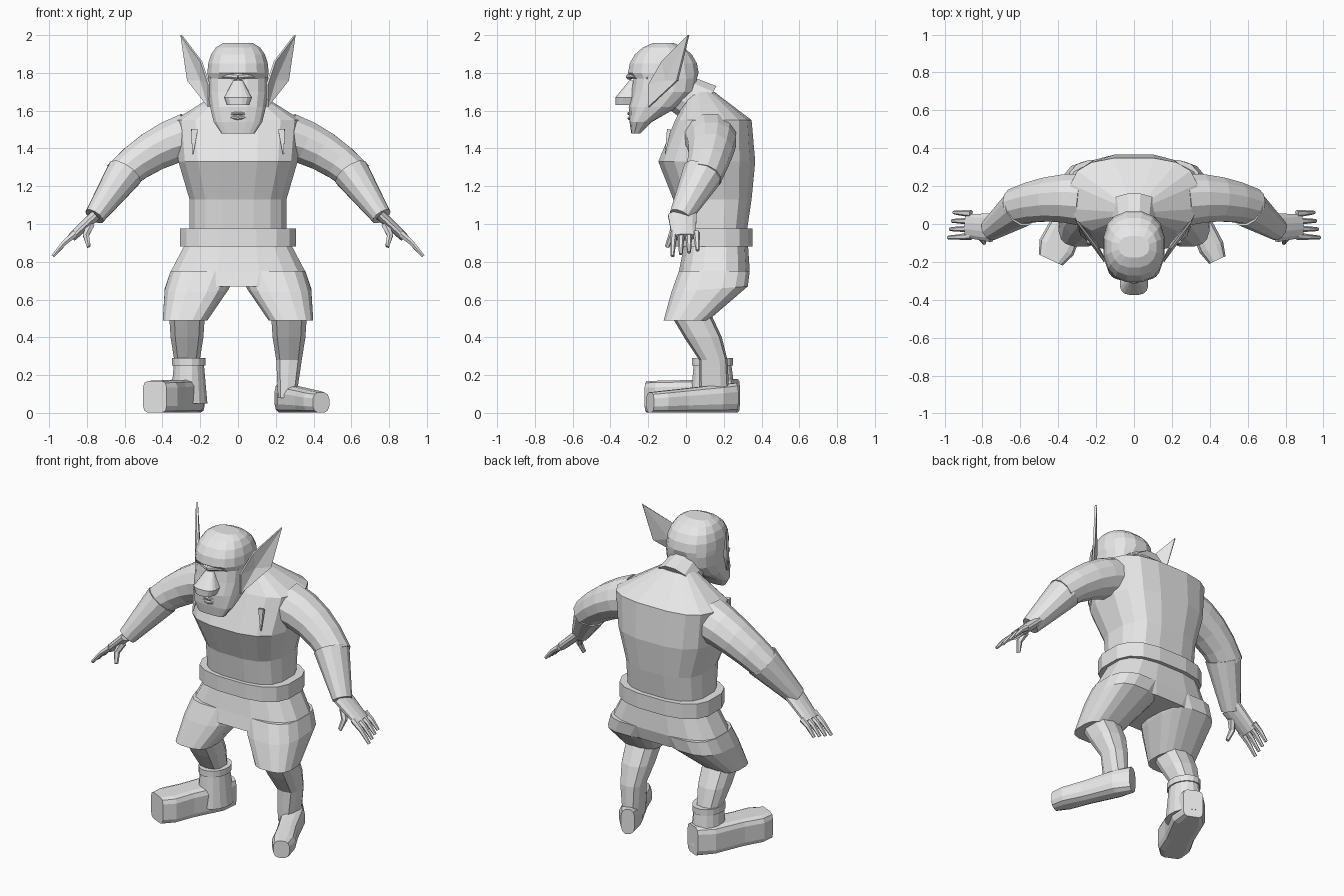
import bpy
import bmesh
from math import sin, cos, pi, copysign
from mathutils import Vector

default_cube = bpy.data.objects.get("Cube")
if default_cube:
    bpy.data.objects.remove(default_cube, do_unlink=True)

COLOUR = (.8, .8, .8, 1)
grey = bpy.data.materials.new("plain_grey")
grey.use_nodes = True
grey.diffuse_color = COLOUR
grey.node_tree.nodes["Principled BSDF"].inputs["Base Color"].default_value = COLOUR

X_AXIS, Y_AXIS, Z_AXIS = Vector((1, 0, 0)), Vector((0, 1, 0)), Vector((0, 0, 1))


def finish(name, bm, mirror=False, thickness=0):
    bmesh.ops.recalc_face_normals(bm, faces=bm.faces)
    mesh = bpy.data.meshes.new(name)
    bm.to_mesh(mesh)
    bm.free()
    mesh.materials.append(grey)
    part = bpy.data.objects.new(name, mesh)
    bpy.context.collection.objects.link(part)
    if thickness:
        part.modifiers.new("Thickness", 'SOLIDIFY').thickness = thickness
    if mirror:
        part.modifiers.new("Mirror", 'MIRROR').use_mirror_merge = False


def oval(centre, across, along, sides, roundness):
    # Superellipse ring: a roundness of one is an ellipse, less is boxier
    points = []
    for i in range(sides):
        angle = 2 * pi * (i + .5) / sides
        c, s = cos(angle), sin(angle)
        points.append(centre
                      + across * copysign(abs(c) ** roundness, c)
                      + along * copysign(abs(s) ** roundness, s))
    return points


def level(z, width, front, back, x=0, tilt=0, sides=16, roundness=.7):
    # Horizontal ring; tilt raises its back edge
    centre = Vector((x, (front + back) / 2, z + tilt / 2))
    along = Vector((0, back - front, tilt)) / 2
    return oval(centre, X_AXIS * width, along, sides, roundness)


def loft(name, rings, mirror=False):
    bm = bmesh.new()
    loops = [[bm.verts.new(point) for point in ring] for ring in rings]
    for lower, upper in zip(loops, loops[1:]):
        for i in range(len(lower)):
            bm.faces.new((lower[i - 1], lower[i], upper[i], upper[i - 1]))
    bm.faces.new(loops[0])
    bm.faces.new(loops[-1])
    finish(name, bm, mirror)


def limb(name, start, end, thick, spread=1, bend=Vector(), steps=1, sides=12, mirror=True):
    # Tapered tube from start to end, bowed sideways by bend
    start, end = Vector(start), Vector(end)
    rings = []
    for i in range(steps + 1):
        t = i / steps
        centre = start.lerp(end, t) + bend * 4 * t * (1 - t)
        heading = (end - start + bend * 4 * (1 - 2 * t)).normalized()
        across = heading.cross(Y_AXIS).normalized()
        radius = thick[0] + (thick[1] - thick[0]) * t
        rings.append(oval(centre, across * radius,
                          across.cross(heading) * radius * spread, sides, 1))
    loft(name, rings, mirror)


def foot(name, side, width, heel_height, toe_height, roundness):
    # Block running from the heel to a toe that points forward and outward
    heel, toe = Vector((side * .23, .26, 0)), Vector((side * .44, -.19, 0))
    heading = (toe - heel).normalized()
    across = heading.cross(Z_AXIS)
    rings = []
    for t, scale in ((0, .6), (.2, 1), (.6, .9), (.85, 1), (1, .7)):
        height = heel_height + (toe_height - heel_height) * t
        centre = heel.lerp(toe, t) + Z_AXIS * height / 2
        rings.append(oval(centre, across * width * scale,
                          Z_AXIS * height / 2, 12, roundness))
    loft(name, rings)


# Torso, belt and neck
loft("tunic", [
    level(z=.93, width=.26, front=-.04, back=.32),
    level(z=1.13, width=.26, front=-.07, back=.35),
    level(z=1.33, width=.32, front=-.15, back=.37),
    level(z=1.55, width=.34, front=-.06, back=.35),
    level(z=1.7, width=.1, front=.02, back=.15),
])
loft("belt", [level(z, width=.31, front=-.07, back=.355) for z in (.88, .975)])
limb("neck", start=(0, .1, 1.62), end=(0, -.08, 1.72), thick=(.13, .1), mirror=False)
limb("chest_fold", start=(.23, -.09, 1.5), end=(.24, -.11, 1.37),
     thick=(.025, .004), spread=.6, sides=4)

# Shorts
loft("shorts_seat", [
    level(z=.9, width=.28, front=-.01, back=.33),
    level(z=.75, width=.36, front=-.04, back=.34),
    level(z=.67, width=.3, front=-.06, back=.32),
])
loft("shorts_leg", [
    level(z=.75, x=.18, width=.18, front=-.04, back=.34),
    level(z=.64, x=.22, width=.17, front=-.08, back=.33, tilt=.03),
    level(z=.49, x=.28, width=.12, front=-.12, back=.12),
], mirror=True)

# Legs
loft("leg", [
    level(z=.55, x=.27, width=.1, front=-.1, back=.12, sides=10),
    level(z=.4, x=.27, width=.09, front=-.01, back=.19, sides=10),
    level(z=.28, x=.27, width=.07, front=.07, back=.22, sides=10),
    level(z=.08, x=.26, width=.05, front=.07, back=.23, sides=10),
], mirror=True)

# One bare foot and one heavy boot
foot("bare_foot", side=1, width=.07, heel_height=.16, toe_height=.11, roundness=.7)
foot("boot_foot", side=-1, width=.1, heel_height=.18, toe_height=.17, roundness=.4)
loft("boot_shaft", [
    level(z=.05, x=-.26, width=.1, front=.02, back=.27, roundness=1),
    level(z=.27, x=-.26, width=.08, front=.04, back=.24, roundness=1),
])
loft("boot_cuff", [level(z, x=-.26, width=.09, front=.03, back=.25, roundness=1)
                   for z in (.25, .29)])

# Arms
limb("upper_arm", start=(.27, .13, 1.46), end=(.63, .09, 1.25), thick=(.13, .09),
     spread=1.1, bend=Vector((0, .02, .03)), steps=4)
limb("forearm_guard", start=(.6, .09, 1.27), end=(.76, -.03, 1.04),
     thick=(.1, .055), spread=1.1, steps=2)

# Hands
limb("palm", start=(.75, -.02, 1.05), end=(.88, -.01, .93), thick=(.03, .025), spread=2.6)
for i, finger in enumerate(("index", "middle", "ring", "little")):
    y = .04 * i - .065
    limb(finger + "_finger", start=(.86, y, .95), end=(.98 - .01 * i, y * 1.1, .83 + .01 * i),
         thick=(.02, .01), bend=Z_AXIS * .01, steps=2, sides=6)
limb("thumb", start=(.78, -.05, 1), end=(.79, -.1, .88),
     thick=(.025, .012), bend=X_AXIS * .02, steps=2, sides=6)

# Head: jaw and cheeks below, rounded skull above the brow
face = [
    level(z=1.48, width=.09, front=-.29, back=-.24),
    level(z=1.54, width=.13, front=-.3, back=-.18),
    level(z=1.62, width=.15, front=-.305, back=-.04),
    level(z=1.7, width=.16, front=-.29, back=.05),
    level(z=1.77, width=.16, front=-.28, back=.06),
]
skull = []
for step in range(5):
    angle = step * pi / 10
    reach = cos(angle)
    skull.append(level(z=1.8 + .165 * sin(angle), width=.165 * reach ** .6,
                       front=-.12 - .19 * reach, back=-.12 + .19 * reach, roundness=.85))
loft("head", face + skull)

# Face details
loft("nose", [
    level(z=1.76, width=.025, front=-.3, back=-.25),
    level(z=1.67, width=.075, front=-.375, back=-.25),
    level(z=1.63, width=.06, front=-.375, back=-.25),
])
limb("brow", start=(.14, -.2, 1.77), end=(0, -.3, 1.78), thick=(.012, .018),
     bend=Vector((0, -.02, .01)), steps=3, sides=8)
limb("eye", start=(.05, -.27, 1.735), end=(.11, -.23, 1.735), thick=(.012, .012),
     bend=Y_AXIS * -.01, steps=2, sides=8)
for lip, droop in (("upper_lip", 0), ("lower_lip", -.025)):
    limb(lip, start=(-.07, -.27, 1.585), end=(.07, -.27, 1.585), thick=(.01, .01),
         bend=Vector((0, -.03, droop)), steps=4, sides=8, mirror=False)

# Pointed ears with a hollow in the middle
ear = bmesh.new()
outline = [(.16, -.2, 1.62), (.16, -.2, 1.74), (.2, -.13, 1.86), (.305, .01, 2), (.27, -.05, 1.76)]
rim = [ear.verts.new(point) for point in outline]
hollow = ear.verts.new((.2, -.11, 1.76))
for i in range(len(rim)):
    ear.faces.new((rim[i - 1], rim[i], hollow))
finish("ear", ear, mirror=True, thickness=.012)
